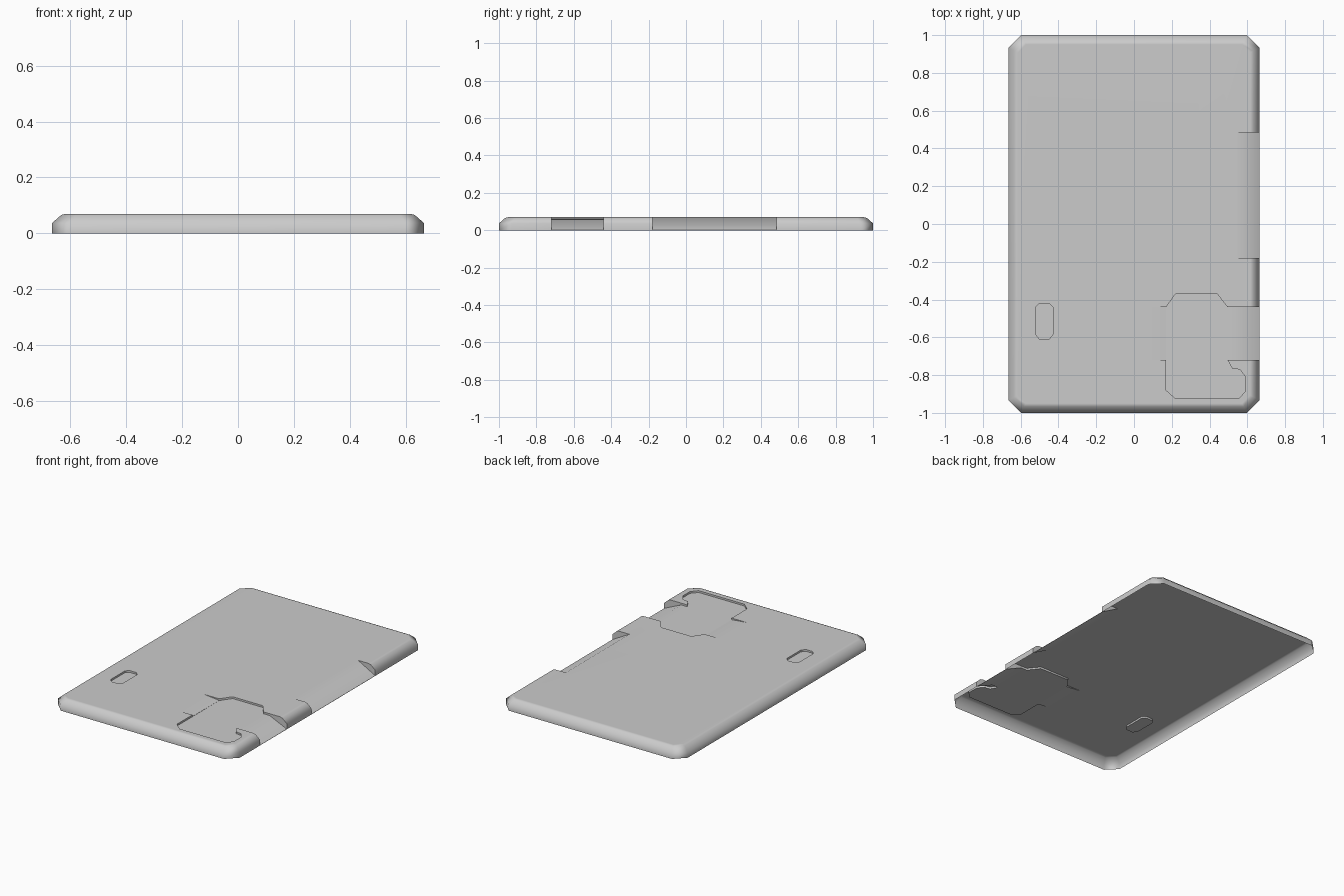
import bpy, bmesh
from math import radians

cube = bpy.data.objects.get("Cube")
if cube:
    bpy.data.objects.remove(cube)

HALF_X, HALF_Y, TOP = 0.665, 1.0, 0.07
FLOOR = 0.058          # height of the recessed areas

grey = bpy.data.materials.new("plain grey")
grey.use_nodes = True
colour = (0.6, 0.6, 0.6, 1)
grey.diffuse_color = colour
grey.node_tree.nodes["Principled BSDF"].inputs["Base Color"].default_value = colour


def loft(name, rings):
    """Closed solid through rings of matching points."""
    bm = bmesh.new()
    loops = [[bm.verts.new(p) for p in ring] for ring in rings]
    for a, b in zip(loops, loops[1:]):
        for i in range(len(a)):
            j = (i + 1) % len(a)
            bm.faces.new((a[i], a[j], b[j], b[i]))
    bm.faces.new(loops[0][::-1])
    bm.faces.new(loops[-1])
    bmesh.ops.recalc_face_normals(bm, faces=bm.faces)
    mesh = bpy.data.meshes.new(name)
    bm.to_mesh(mesh)
    bm.free()
    obj = bpy.data.objects.new(name, mesh)
    bpy.context.collection.objects.link(obj)
    return obj


def outline(inset, z):
    """Rectangle with clipped corners, shrunk by inset."""
    x, y = HALF_X - inset, HALF_Y - inset
    c = 0.068 - inset * 0.5
    return [(x, y - c, z), (x - c, y, z), (c - x, y, z), (-x, y - c, z),
            (-x, c - y, z), (c - x, -y, z), (x - c, -y, z), (x, c - y, z)]


def plan_cutter(name, points):
    return loft(name, [[(x, y, z) for x, y in points] for z in (FLOOR, 0.1)])


def side_cutter(name, points, y0, y1):
    return loft(name, [[(x, y, z) for x, z in points] for y in (y0, y1)])


# Cover body with a bevelled rim
cover = loft("cover_shell", [outline(*r) for r in
             ((0, 0), (0, 0.037), (0.033, 0.066), (0.05, TOP))])
cover.data.materials.append(grey)

# Recessed pocket and small slot
pocket = plan_cutter("pocket_cutter", [
    (0.17, -0.44), (0.22, -0.37), (0.44, -0.37), (0.495, -0.44),
    (0.545, -0.44), (0.545, -0.72), (0.495, -0.72), (0.52, -0.765),
    (0.56, -0.77), (0.59, -0.81), (0.59, -0.885), (0.555, -0.925),
    (0.22, -0.925), (0.17, -0.88)])
slot = plan_cutter("slot_cutter", [
    (-0.5, -0.42), (-0.45, -0.42), (-0.43, -0.44), (-0.43, -0.585),
    (-0.45, -0.61), (-0.5, -0.61), (-0.52, -0.585), (-0.52, -0.44)])

# Shallow slope leading into the pocket
fade = side_cutter("fade_cutter", [(0.18, FLOOR), (0.04, 0.072), (0.04, 0.1), (0.18, 0.1)],
                   -0.72, -0.44)


def edge_ramp(name, height, y0, y1):
    """Wedge that slopes the side edge down to the base."""
    foot = HALF_X + 0.001
    return side_cutter(name, [(0.54, height), (foot, 0.001), (0.8, 0.001),
                              (0.8, 0.1), (0.54, 0.1)], y0, y1)


ramps = [edge_ramp("short_ramp_cutter", FLOOR, -0.72, -0.44),
         edge_ramp("long_ramp_cutter", TOP, -0.18, 0.485)]

# Cut every recess, then drop the helpers
bpy.context.view_layer.objects.active = cover
for cutter in [pocket, slot, fade] + ramps:
    cutter.hide_render = True
    mod = cover.modifiers.new("cut", "BOOLEAN")
    mod.operation, mod.solver, mod.object = "DIFFERENCE", "EXACT", cutter
    bpy.ops.object.modifier_apply(modifier=mod.name)
    bpy.data.objects.remove(cutter)

# Open the underside so it is a thin shell
bm = bmesh.new()
bm.from_mesh(cover.data)
under = [f for f in bm.faces if f.normal.z < -0.9]
bmesh.ops.delete(bm, geom=under, context="FACES")
bm.to_mesh(cover.data)
bm.free()

# Smooth the rim and keep the recess walls crisp
bpy.ops.object.select_all(action="DESELECT")
cover.select_set(True)
bpy.ops.object.shade_smooth_by_angle(angle=radians(55))
weighted = cover.modifiers.new("even shading", "WEIGHTED_NORMAL")
weighted.keep_sharp = True
